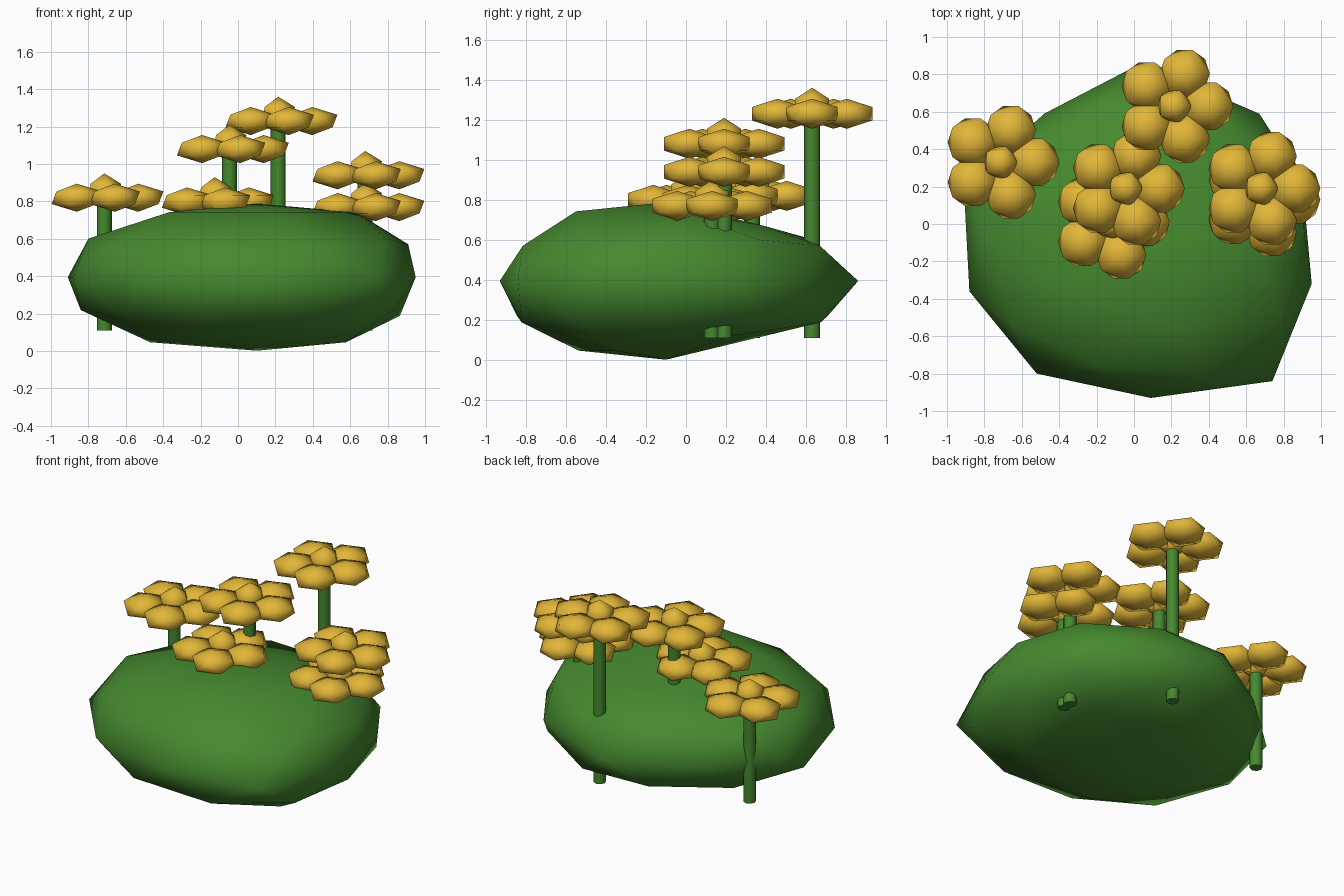
import bpy, bmesh, math
from mathutils import Matrix, Vector

cube = bpy.data.objects.get("Cube")
if cube:
    bpy.data.objects.remove(cube)


def material(name, rgb):
    mat = bpy.data.materials.new(name)
    mat.use_nodes = True
    mat.diffuse_color = (*rgb, 1)
    mat.node_tree.nodes["Principled BSDF"].inputs["Base Color"].default_value = (*rgb, 1)
    return mat


LEAF = material("leaf_green", (0.06, 0.25, 0.028))
PETAL = material("petal_yellow", (0.76, 0.47, 0.04))


def add_object(name, bm, mat):
    mesh = bpy.data.meshes.new(name)
    bm.to_mesh(mesh)
    bm.free()
    mesh.materials.append(mat)
    obj = bpy.data.objects.new(name, mesh)
    bpy.context.collection.objects.link(obj)
    return obj


# Bush: a flattened icosphere whose girth follows an irregular ten-sided outline
outline = [Vector(p) for p in (
    (0.9, 0.23), (0.67, 0.59), (0.04, 0.86), (-0.48, 0.59), (-0.91, 0.2),
    (-0.88, -0.36), (-0.52, -0.8), (0.09, -0.93), (0.74, -0.84), (0.95, -0.32))]


def girth(x, y):
    t = (math.degrees(math.atan2(y, x)) - 18) / 36 % 10
    i = int(t + 1e-4)
    return outline[i % 10].lerp(outline[(i + 1) % 10], max(t - i, 0))


bm = bmesh.new()
bmesh.ops.create_icosphere(bm, subdivisions=2, radius=1)
for v in bm.verts:
    x, y, z = v.co
    radius = math.hypot(x, y)
    if radius < 0.01:
        px, py = 0.1, -0.1
    else:
        px, py = girth(x, y) * radius
        if abs(z) > 0.8:
            # shoulders: fuller at the front and left, sloping at the back
            if x > 0.3:
                px *= 1.3
            if y < -0.2:
                py *= 1.18
            z *= 0.83 if y > 0.2 else 1.04
        elif abs(z) > 0.3:
            # bulging middle bands
            px *= 1.1 if x > 0.3 else 1.05
            py *= 1.09 if z < 0 else 1.03
    v.co = (px, py, 0.395 + 0.393 * z)
for f in bm.faces:
    f.smooth = True
add_object("bush_body", bm, LEAF)


# Flowers: five faceted petals around a raised centre, on a straight stem
def blob(bm, loc, size):
    place = Matrix.Translation(loc) @ Matrix.Diagonal((*size, 1))
    bmesh.ops.create_icosphere(bm, subdivisions=1, radius=1, matrix=place)


def flower(name, x, y, z, base=0.11):
    bm = bmesh.new()
    for i in range(5):
        a = math.tau * i / 5
        blob(bm, (x + 0.182 * math.cos(a), y + 0.182 * math.sin(a), z), (0.15, 0.15, 0.075))
    blob(bm, (x, y, z + 0.03), (0.1, 0.1, 0.1))
    for f in bm.faces:
        f.smooth = True
    add_object(name + "_flower", bm, PETAL)

    bm = bmesh.new()
    bmesh.ops.create_cone(bm, cap_ends=True, segments=8, radius1=0.04, radius2=0.04,
                          depth=z - base, matrix=Matrix.Translation((x, y, (z + base) / 2)))
    for f in bm.faces:
        f.smooth = len(f.verts) == 4
    for e in bm.edges:
        e.smooth = all(f.smooth for f in e.link_faces)
    add_object(name + "_stem", bm, LEAF)


flower("right_side", -0.715, 0.33, 0.82)
flower("front", -0.125, 0.01, 0.8)
flower("middle", -0.045, 0.19, 1.08)
flower("back", 0.215, 0.63, 1.23)
flower("upper_left", 0.68, 0.19, 0.94)
flower("lower_left", 0.68, 0.13, 0.77)
